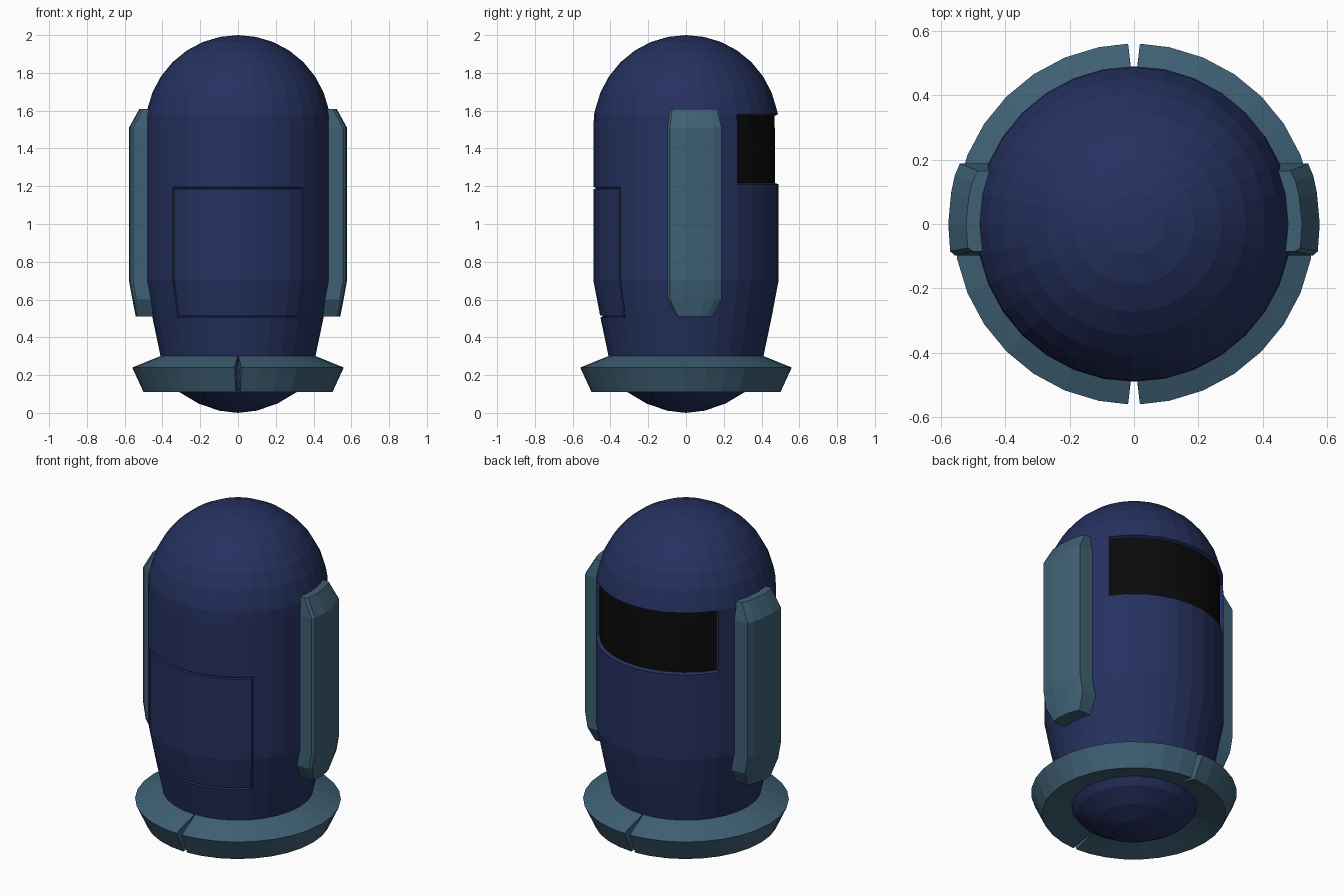
import bpy, bmesh, math

if "Cube" in bpy.data.objects:
    bpy.data.objects.remove(bpy.data.objects["Cube"])

SEG = 32
STEP = 2 * math.pi / SEG


def material(name, rgb):
    m = bpy.data.materials.new(name)
    m.diffuse_color = (*rgb, 1)
    m.use_nodes = True
    m.node_tree.nodes["Principled BSDF"].inputs["Base Color"].default_value = m.diffuse_color
    return m


NAVY = material("navy", (0.0185, 0.0305, 0.115))
TEAL = material("steel_teal", (0.049, 0.118, 0.176))
BLACK = material("visor_black", (0.003, 0.003, 0.003))


def finish(bm, name, mats):
    me = bpy.data.meshes.new(name)
    bm.to_mesh(me)
    bm.free()
    for m in mats:
        me.materials.append(m)
    ob = bpy.data.objects.new(name, me)
    bpy.context.collection.objects.link(ob)
    return ob


def inset(bm, faces, thickness, depth):
    bmesh.ops.inset_region(bm, faces=faces, thickness=thickness, depth=depth,
                           use_boundary=True, use_even_offset=True)


# Body: lathed capsule with hemispherical top
R = 0.49
profile = [(0.10, 0.012), (0.21, 0.05), (0.31, 0.11), (0.37, 0.19), (0.41, 0.30),
           (0.453, 0.505), (R, 0.70), (R, 0.95), (R, 1.195), (R, 1.21), (R, 1.51), (0.487, 1.58)]
profile += [(R * math.cos(k * STEP), 1.51 + R * math.sin(k * STEP)) for k in range(1, 8)]
bm = bmesh.new()
rings = [[bm.verts.new((r * math.cos(i * STEP), r * math.sin(i * STEP), z))
          for i in range(SEG)] for r, z in profile]
bottom, top = bm.verts.new((0, 0, 0)), bm.verts.new((0, 0, 2))
hatch, visor = [], []
for i in range(SEG):
    j = (i + 1) % SEG
    bm.faces.new((bottom, rings[0][j], rings[0][i]))
    bm.faces.new((top, rings[-1][i], rings[-1][j]))
    for k in range(len(rings) - 1):
        f = bm.faces.new((rings[k][i], rings[k][j], rings[k + 1][j], rings[k + 1][i]))
        z0, z1 = profile[k][1], profile[k + 1][1]
        if 20 <= i < 28 and z0 > 0.5 and z1 < 1.2:
            hatch.append(f)
        if 3 <= i < 13 and z0 > 1.2 and z1 < 1.59:
            visor.append(f)
bm.normal_update()
# Recessed black visor at the back
inset(bm, visor, 0.007, -0.02)
for f in visor:
    f.material_index = 1
# Hatch outlined by a thin groove
inset(bm, hatch, 0.003, -0.012)
inset(bm, hatch, 0.005, 0)
inset(bm, hatch, 0.003, 0.012)
finish(bm, "body", [NAVY, BLACK])


# Collar: two half rings, parted by a tapering slot front and back
def collar_half(side, name):
    section = [(0.40, 0.305), (0.56, 0.24), (0.50, 0.11), (0.34, 0.15)]
    bm = bmesh.new()
    cols = []
    for i in range(SEG // 2 + 1):
        a = -math.pi / 2 + i * STEP
        end = i in (0, SEG // 2)
        col = []
        for r, z in section:
            x = max(0, (r - 0.41) * 0.115) + 0.001 if end else r * math.cos(a)
            col.append(bm.verts.new((side * x, r * math.sin(a), z)))
        cols.append(col)
    n = len(section)
    for c, d in zip(cols, cols[1:]):
        for k in range(n):
            bm.faces.new((c[k], c[(k + 1) % n], d[(k + 1) % n], d[k]))
    bm.faces.new(cols[0])
    bm.faces.new(cols[-1])
    bmesh.ops.recalc_face_normals(bm, faces=bm.faces)
    finish(bm, name, [TEAL])


# Side pods: curved slabs with tapered ends
def side_pod(side, name):
    section = [(-0.098, 0.556), (-0.085, 0.571), (0, 0.577), (0.098, 0.568),
               (0.150, 0.557), (0.188, 0.541)]
    # height, inward shift, y range
    rows = [(0.51, 0.036, -0.05, 0.14), (0.60, 0.018, -0.098, 0.188),
            (0.70, 0, -0.098, 0.188), (1.51, 0, -0.098, 0.188), (1.61, 0.055, -0.085, 0.165)]
    bm = bmesh.new()
    loops = []
    for z, shift, lo, hi in rows:
        ys = [lo + (y + 0.098) / 0.286 * (hi - lo) for y, _ in section]
        pts = [(x - shift, y) for (_, x), y in zip(section, ys)]
        pts += [(0.39, hi), (0.39, lo)]
        loops.append([bm.verts.new((side * x, y, z)) for x, y in pts])
    n = len(loops[0])
    for a, b in zip(loops, loops[1:]):
        for k in range(n):
            bm.faces.new((a[k], a[(k + 1) % n], b[(k + 1) % n], b[k]))
    bm.faces.new(loops[0])
    bm.faces.new(loops[-1])
    bmesh.ops.recalc_face_normals(bm, faces=bm.faces)
    finish(bm, name, [TEAL])


for side, tag in ((1, "right"), (-1, "left")):
    collar_half(side, "collar_" + tag)
    side_pod(side, "side_pod_" + tag)
